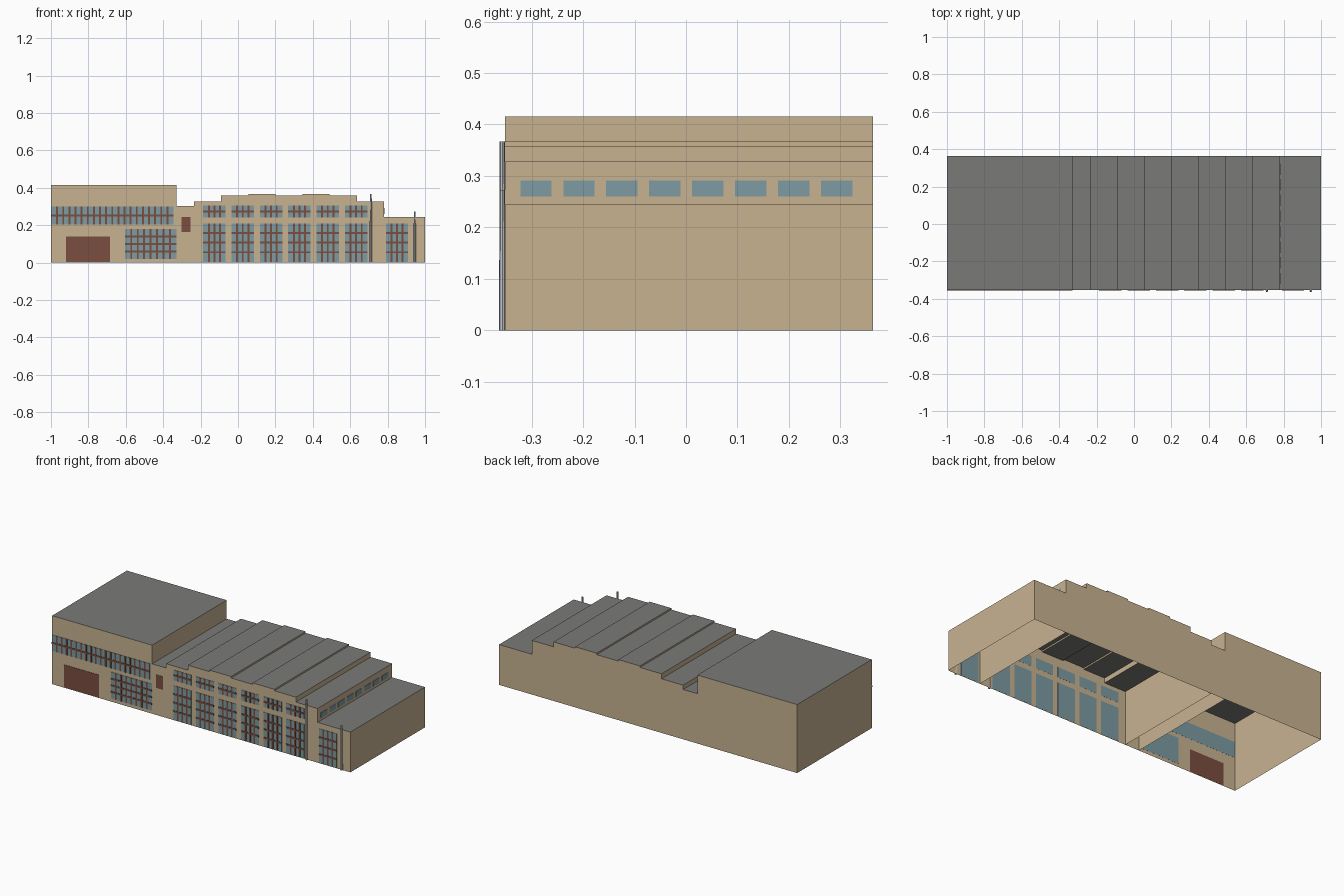
import bpy, bmesh

if "Cube" in bpy.data.objects:
    bpy.data.objects.remove(bpy.data.objects["Cube"])

Y0, Y1 = -0.352, 0.363   # front and back wall planes


def material(name, rgb):
    m = bpy.data.materials.new(name)
    m.diffuse_color = (*rgb, 1)
    m.use_nodes = True
    m.node_tree.nodes["Principled BSDF"].inputs["Base Color"].default_value = m.diffuse_color
    return m


TAN = material("tan wall", (0.58, 0.45, 0.285))
ROOF = material("grey roof", (0.195, 0.195, 0.19))
GLASS = material("blue glass", (0.205, 0.33, 0.36))
BROWN = material("brown frame", (0.195, 0.075, 0.05))
METAL = material("light metal", (0.53, 0.55, 0.58))


def finish(bm, name, *mats):
    me = bpy.data.meshes.new(name)
    bm.to_mesh(me)
    bm.free()
    for m in mats:
        me.materials.append(m)
    ob = bpy.data.objects.new(name, me)
    bpy.context.collection.objects.link(ob)
    return ob


def hall(name, xs, zs, left=True, right=True):
    """Open-bottomed shell with a stepped flat roof; zs[i] is the height of bay i."""
    pts = [(xs[0], 0)]
    for i, z in enumerate(zs):
        pts += [(xs[i], z), (xs[i + 1], z)]
    pts.append((xs[-1], 0))
    bm = bmesh.new()
    f = [bm.verts.new((x, Y0, z)) for x, z in pts]
    b = [bm.verts.new((x, Y1, z)) for x, z in pts]
    bm.faces.new(f[::-1])
    bm.faces.new(b)
    n = len(pts)
    for i in range(n - 1):
        if (i == 0 and not left) or (i == n - 2 and not right):
            continue
        face = bm.faces.new((f[i], f[i + 1], b[i + 1], b[i]))
        face.normal_update()
        face.material_index = 1 if abs(face.normal.z) > 0.5 else 0
    return finish(bm, name, TAN, ROOF)


def add_box(bm, lo, hi):
    g = bmesh.ops.create_cube(bm, size=1)
    for v in g["verts"]:
        v.co = [lo[k] + (v.co[k] + 0.5) * (hi[k] - lo[k]) for k in range(3)]


def plate(name, x0, x1, z0, z1, mat, depth=0.002):
    bm = bmesh.new()
    add_box(bm, (x0, Y0 - depth, z0), (x1, Y0 + 0.0005, z1))
    return finish(bm, name, mat)


def window(name, x0, x1, z0, z1, cols, rows, bar=0.010):
    """Glass plate with a grid of glazing bars."""
    plate(name + "_glass", x0, x1, z0, z1, GLASS)
    bm = bmesh.new()
    ya, yb = Y0 - 0.004, Y0 - 0.001
    for i in range(1, cols):
        x = x0 + (x1 - x0) * i / cols
        add_box(bm, (x - bar / 2, ya, z0), (x + bar / 2, yb, z1))
    for j in range(1, rows):
        z = z0 + (z1 - z0) * j / rows
        add_box(bm, (x0, ya - 0.0005, z - bar / 2), (x1, yb, z + bar / 2))
    finish(bm, name + "_bars", BROWN)


# Building volumes
hall("left_block", [-1, -0.33], [0.415])
hall("link_bay", [-0.33, -0.235], [0.302], False, False)
steps = [-0.235 + 0.145 * i for i in range(8)]
hall("stepped_hall", steps, [0.328, 0.358, 0.367, 0.358, 0.367, 0.358, 0.328])
hall("right_block", [0.78, 1], [0.244], left=False)

# Left block openings
window("ribbon_window", -1, -0.345, 0.203, 0.30, 20, 2)
window("ground_window", -0.605, -0.33, 0.02, 0.18, 8, 4)
plate("garage_door", -0.92, -0.685, 0.004, 0.14, BROWN)
plate("link_panel", -0.302, -0.255, 0.165, 0.245, BROWN)

# Hall windows, repeated per bay
for i in range(6):
    x = -0.186 + 0.1515 * i
    window(f"hall_lower_window_{i}", x, x + 0.12, 0.004, 0.21, 4, 4)
    window(f"hall_upper_window_{i}", x, x + 0.12, 0.242, 0.305, 4, 2)
window("right_block_window", 0.79, 0.91, 0.004, 0.21, 4, 4)

# Clerestory windows above the right block roof
bm = bmesh.new()
for i in range(8):
    y = -0.322 + 0.0835 * i
    add_box(bm, (0.779, y, 0.26), (0.782, y + 0.061, 0.291))
finish(bm, "clerestory_windows", GLASS)

# Tapered poles at the front
for name, x, h in (("tall_pole", 0.71, 0.367), ("short_pole", 0.945, 0.273)):
    bm = bmesh.new()
    bmesh.ops.create_cone(bm, cap_ends=True, segments=8, radius1=0.0065,
                          radius2=0.005, depth=h)
    bmesh.ops.translate(bm, vec=(x, -0.357, h / 2), verts=bm.verts)
    finish(bm, name, METAL)
